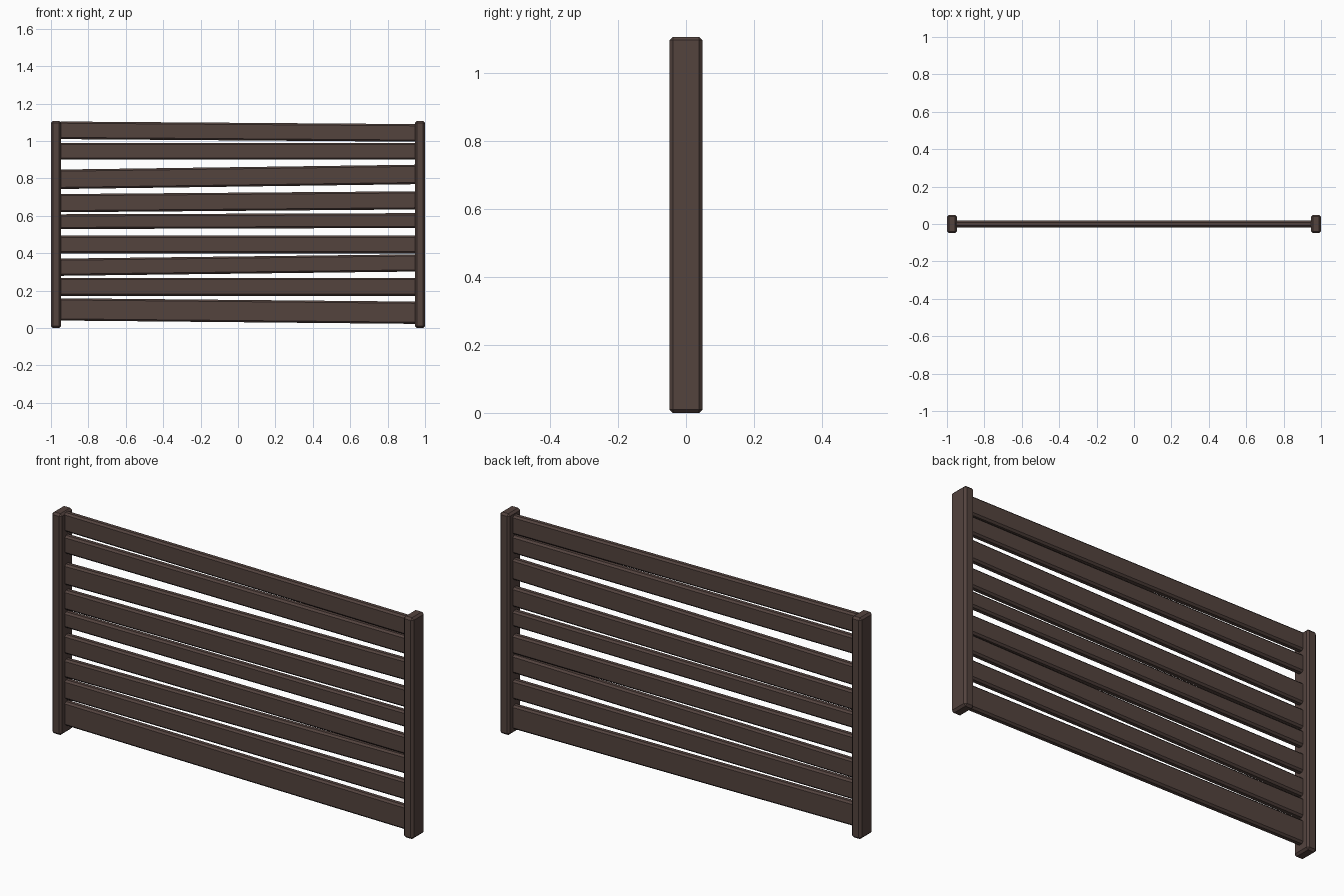
import bpy, bmesh

if "Cube" in bpy.data.objects:
    bpy.data.objects.remove(bpy.data.objects["Cube"])

wood = bpy.data.materials.new("dark brown wood")
wood.diffuse_color = (0.087, 0.056, 0.048, 1)
wood.use_nodes = True
wood.node_tree.nodes["Principled BSDF"].inputs["Base Color"].default_value = wood.diffuse_color


def board(name, x0, x1, y, left, right, bevel):
    """Chamfered board; left/right give (bottom, top) heights at each end."""
    bm = bmesh.new()
    bmesh.ops.create_cube(bm, size=2)
    for v in bm.verts:
        ends = left if v.co.x < 0 else right
        z = ends[0] if v.co.z < 0 else ends[1]
        v.co = (x0 if v.co.x < 0 else x1, v.co.y * y, z)
    bmesh.ops.bevel(bm, geom=bm.edges[:], offset=bevel, segments=1,
                    affect='EDGES', profile=0.5)
    bmesh.ops.recalc_face_normals(bm, faces=bm.faces[:])
    me = bpy.data.meshes.new(name)
    bm.to_mesh(me)
    bm.free()
    me.materials.append(wood)
    ob = bpy.data.objects.new(name, me)
    bpy.context.collection.objects.link(ob)
    return ob


# End posts
post_z = (0.0, 1.107)
board("left_post", -1.0, -0.946, 0.049, post_z, post_z, 0.01)
board("right_post", 0.946, 1.0, 0.049, post_z, post_z, 0.01)

# Uneven horizontal slats, top to bottom: left bottom, left top, right bottom, right top
slats = [
    (1.010, 1.104, 0.996, 1.090),
    (0.900, 0.990, 0.900, 0.990),
    (0.743, 0.847, 0.769, 0.873),
    (0.619, 0.716, 0.634, 0.731),
    (0.529, 0.608, 0.535, 0.614),
    (0.399, 0.494, 0.399, 0.494),
    (0.279, 0.371, 0.302, 0.394),
    (0.172, 0.268, 0.172, 0.268),
    (0.040, 0.159, 0.022, 0.141),
]
for i, (lb, lt, rb, rt) in enumerate(slats):
    board(f"slat_{i + 1}", -0.957, 0.957, 0.018, (lb, lt), (rb, rt), 0.009)
